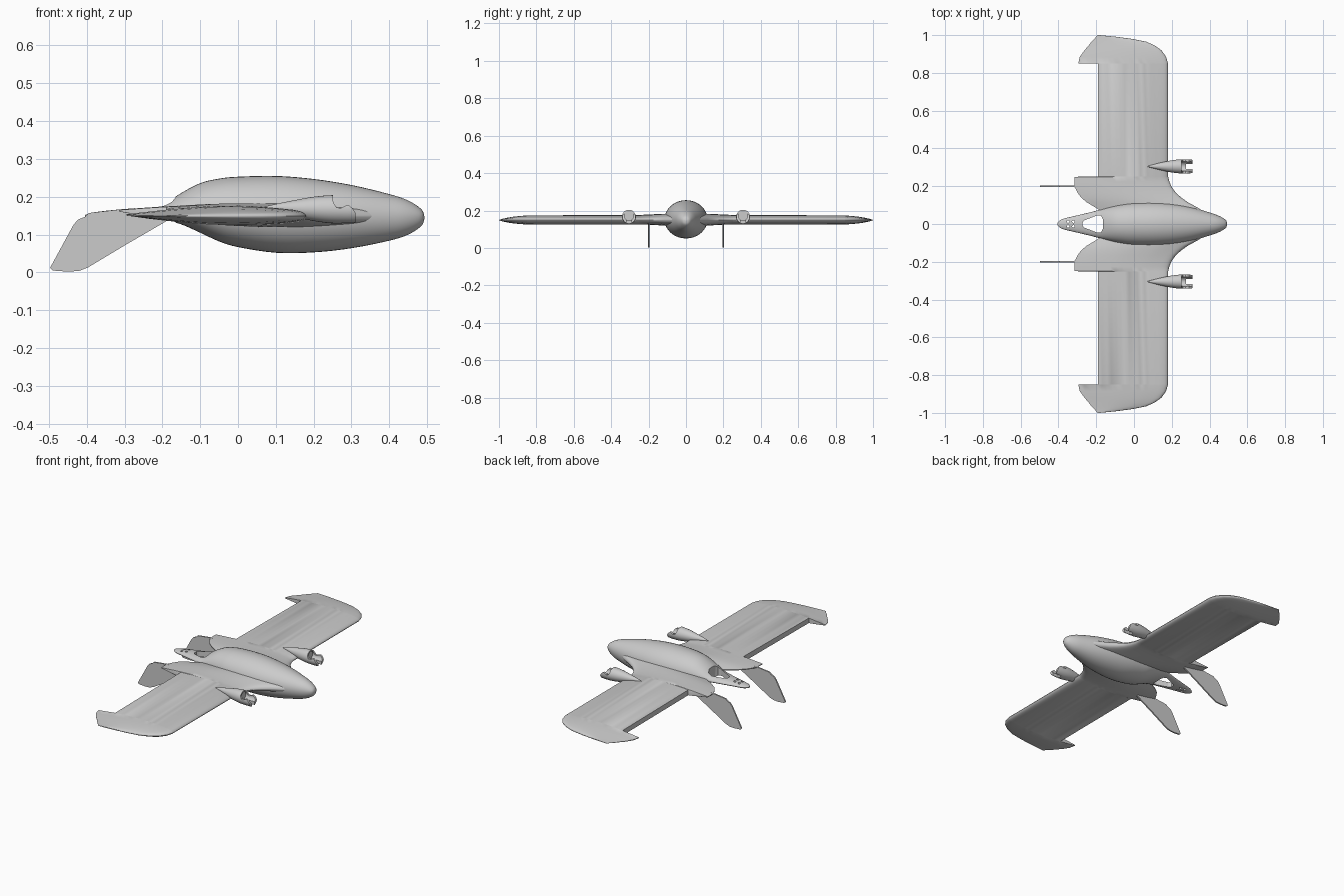
import bpy, bmesh, math
from mathutils import Vector

cube = bpy.data.objects.get("Cube")
if cube:
    bpy.data.objects.remove(cube, do_unlink=True)

grey = bpy.data.materials.new("light grey")
grey.use_nodes = True
grey.diffuse_color = (0.6, 0.6, 0.6, 1)
grey.node_tree.nodes["Principled BSDF"].inputs["Base Color"].default_value = (0.6, 0.6, 0.6, 1)


def add_object(name, bm):
    bmesh.ops.recalc_face_normals(bm, faces=bm.faces[:])
    mesh = bpy.data.meshes.new(name)
    bm.to_mesh(mesh)
    bm.free()
    mesh.materials.append(grey)
    obj = bpy.data.objects.new(name, mesh)
    bpy.context.collection.objects.link(obj)
    return obj


def loft(name, rings):
    """Skin a list of closed rings and cap both ends."""
    bm = bmesh.new()
    loops = [[bm.verts.new(p) for p in ring] for ring in rings]
    n = len(loops[0])
    for a, b in zip(loops, loops[1:]):
        for i in range(n):
            j = (i + 1) % n
            bm.faces.new((a[i], a[j], b[j], b[i]))
    bm.faces.new(loops[0])
    bm.faces.new(loops[-1])
    return add_object(name, bm)


def spline(rows, steps):
    """Catmull-Rom through rows of equal length."""
    pts = [Vector(r) for r in rows]
    out = []
    for i in range(len(pts) - 1):
        p0, p1, p2, p3 = pts[max(i - 1, 0)], pts[i], pts[i + 1], pts[min(i + 2, len(pts) - 1)]
        for s in range(steps):
            t = s / steps
            out.append(p1 + (p2 - p0) * (t / 2) + (p0 * 2 - p1 * 5 + p2 * 4 - p3) * (t * t / 2)
                       + (p1 * 3 - p0 - p2 * 3 + p3) * (t ** 3 / 2))
    return out + [pts[-1]]


def prism(name, outline, lo, hi, axis):
    """Extrude a 2D outline along z, or along y for (x, z) outlines."""
    def place(p, h):
        return (p[0], p[1], h) if axis == "z" else (p[0], h, p[1])
    return loft(name, [[place(p, lo) for p in outline], [place(p, hi) for p in outline]])


def circle(cx, cy, r, n=20):
    return [(cx + r * math.cos(math.tau * k / n), cy + r * math.sin(math.tau * k / n)) for k in range(n)]


def cut(obj, cutters):
    for c in cutters:
        c.hide_render = True
        mod = obj.modifiers.new("cut", "BOOLEAN")
        mod.operation, mod.solver, mod.object = "DIFFERENCE", "EXACT", c
    bpy.context.view_layer.update()
    mesh = bpy.data.meshes.new_from_object(obj.evaluated_get(bpy.context.evaluated_depsgraph_get()))
    obj.modifiers.clear()
    obj.data = mesh
    for c in cutters:
        bpy.data.objects.remove(c, do_unlink=True)


def smooth(obj, angle=35):
    bpy.ops.object.select_all(action="DESELECT")
    obj.select_set(True)
    bpy.context.view_layer.objects.active = obj
    bpy.ops.object.shade_smooth_by_angle(angle=math.radians(angle))


# Fuselage: x, top, bottom, half width
body = [(.493, .147, .143, .002), (.485, .167, .123, .022), (.45, .19, .1, .043), (.4, .207, .084, .061),
        (.3, .231, .064, .09), (.2, .247, .053, .108), (.1, .255, .052, .115), (0, .253, .067, .113),
        (-.05, .248, .082, .107), (-.1, .236, .105, .097), (-.15, .21, .127, .084), (-.19, .185, .136, .073),
        (-.24, .173, .138, .06), (-.32, .166, .139, .041), (-.38, .159, .14, .026), (-.405, .152, .146, .008)]
rings = []
for x, top, bottom, half in (tuple(v) for v in spline(body, 4)):
    mid = .6 * .15 + .4 * (top + bottom) / 2
    ring = []
    for k in range(40):
        c, s = math.cos(math.tau * k / 40), math.sin(math.tau * k / 40)
        ring.append((x, half * c, mid + s * (top - mid if s > 0 else mid - bottom)))
    rings.append(ring)
fuselage = loft("fuselage", rings)

# Tail opening and the four mounting holes
side = [(-.272, .008), (-.262, .02), (-.23, .032), (-.195, .046), (-.175, .044), (-.165, .026)]
opening = side + [(x, -y) for x, y in reversed(side)]
cutters = [prism("tail_opening", opening, 0, .4, "z")]
for dx in (-.014, .014):
    for dy in (-.013, .013):
        cutters.append(prism("tail_hole", circle(-.335 + dx, dy, .007, 12), 0, .4, "z"))
cut(fuselage, cutters)
smooth(fuselage)

# Wing: y, leading x, full trailing x, cut trailing x, thickness, aft lift
stations = [(.05, .39, -.15, -.15, 1.25, .01), (.085, .34, -.2, -.2, 1.25, .012),
            (.115, .285, -.25, -.25, 1.22, .014), (.14, .25, -.28, -.28, 1.18, .015),
            (.165, .222, -.298, -.298, 1.12, .015), (.195, .2, -.314, -.314, 1.05, .015),
            (.225, .187, -.315, -.315, 1, .015), (.25, .181, -.315, -.315, 1, .014),
            (.251, .181, -.3, -.19, 1, .012), (.849, .18, -.295, -.19, .95, .004),
            (.85, .18, -.295, -.295, .95, .003), (.885, .17, -.287, -.287, .85, .002),
            (.92, .145, -.262, -.262, .72, 0), (.945, .11, -.24, -.24, .57, 0),
            (.965, .065, -.225, -.225, .42, 0), (.98, -.01, -.21, -.21, .28, 0),
            (.992, -.1, -.2, -.2, .15, 0), (1, -.185, -.194, -.194, .04, 0)]
foil = spline([(0, 0), (.01, .007), (.04, .0135), (.12, .019), (.3, .025), (.55, .024), (.8, .014), (1, .002)], 3)


def foil_height(u):
    for a, b in zip(foil, foil[1:]):
        if u <= b.x:
            return a.y + (b.y - a.y) * (u - a.x) / (b.x - a.x)
    return foil[-1].y


def wing_ring(y, lead, full, end, thick, lift):
    upper, lower = [], []
    for k in range(25):
        x = lead + (end - lead) * (k / 24) ** 2 if k < 1 else lead + (end - lead) * (1 - math.cos(math.pi * k / 48))
        u = min((lead - x) / (lead - full), 1)
        z, h = .149 + lift * u * u, foil_height(u) * thick
        upper.append((x, y, z + h))
        lower.append((x, y, z - h))
    return upper + lower[:0:-1]


right = [wing_ring(-s[0], *s[1:]) for s in reversed(stations)]
left = [wing_ring(*s) for s in stations]
smooth(loft("wing", right + left))

# Tail fins and motor pods on both sides
fin = [(-.497, .012), (-.49, .005), (-.45, .002), (-.42, .004), (-.395, .014), (-.29, .077), (-.19, .135),
       (-.2, .155), (-.3, .168), (-.395, .157), (-.405, .147), (-.424, .139), (-.436, .124)]
pod = [(.07, .172, .002), (.11, .171, .012), (.15, .169, .022), (.2, .168, .032), (.245, .167, .037),
       (.29, .166, .037), (.311, .165, .035)]
for label, sign in (("left", 1), ("right", -1)):
    y = .2 * sign
    smooth(prism(label + "_fin", fin, y - .004, y + .004, "y"))

    y = .305 * sign
    rings = [[(x, y + p, z + q) for p, q in circle(0, 0, r, 28)] for x, z, r in spline(pod, 3)]
    nacelle = loft(label + "_motor_pod", rings)
    trough = loft("trough", [[(x, y + p, q) for p, q in circle(0, .172, .025, 24)] for x in (.245, .4)])
    saddle = prism("saddle", [(.245, .3), (.252, .185), (.26, .172), (.272, .17), (.283, .176), (.292, .178),
                              (.302, .17), (.312, .155), (.4, .155), (.4, .3)], y - .1, y + .1, "y")
    slot = prism("slot", [(.275, y - .013), (.4, y - .013), (.4, y + .013), (.275, y + .013)], 0, .3, "z")
    cut(nacelle, [trough, saddle, slot])
    smooth(nacelle)
